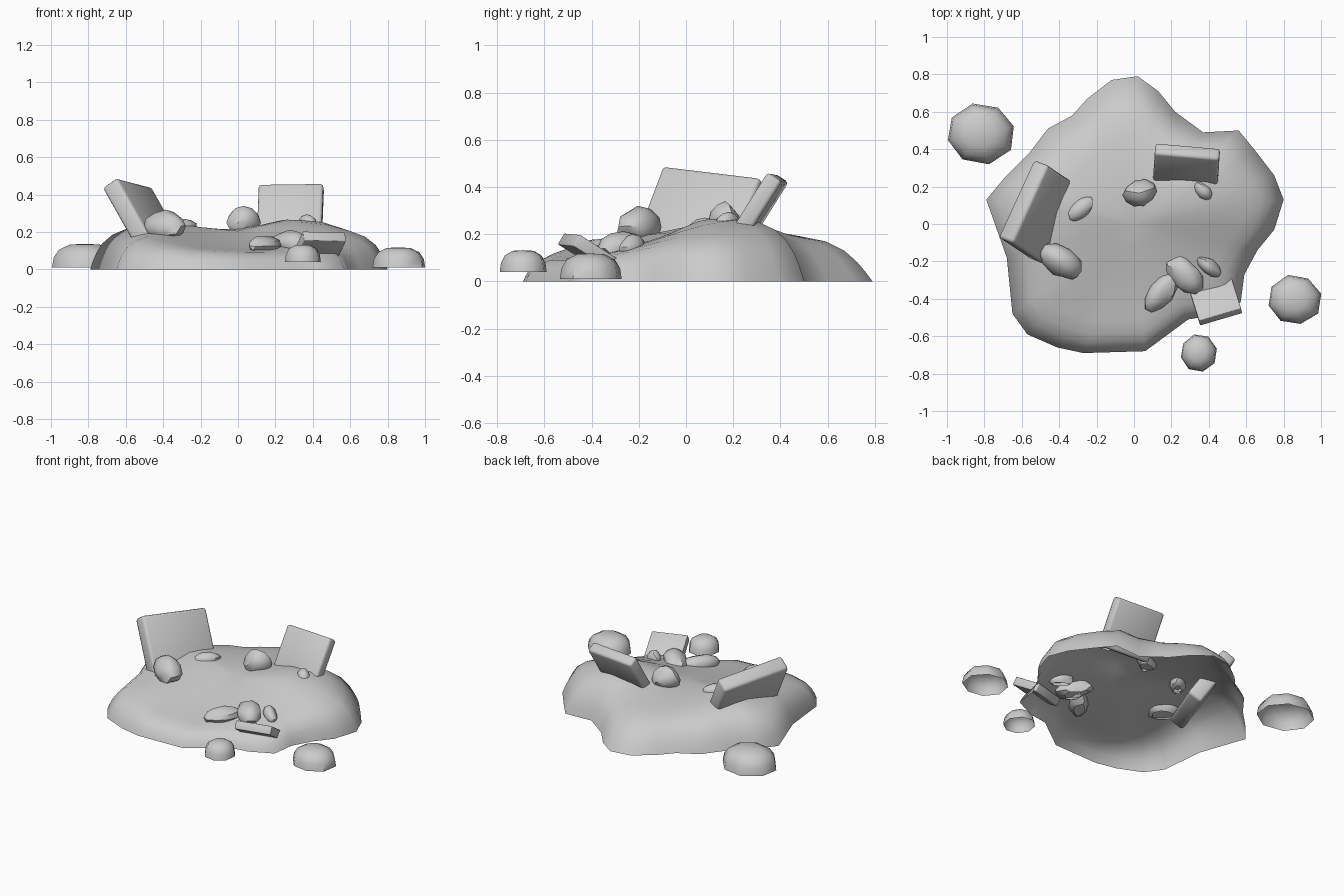
import bpy, bmesh, math, random
from mathutils import Vector, Matrix

random.seed(4)
cube = bpy.data.objects.get("Cube")
if cube:
    bpy.data.objects.remove(cube, do_unlink=True)

stone_grey = bpy.data.materials.new("stone grey")
stone_grey.use_nodes = True
grey = (0.6, 0.6, 0.6, 1)
stone_grey.diffuse_color = grey
stone_grey.node_tree.nodes["Principled BSDF"].inputs["Base Color"].default_value = grey


def finish(name, bm, angle):
    """Turn a bmesh into a shaded object."""
    bmesh.ops.recalc_face_normals(bm, faces=bm.faces)
    mesh = bpy.data.meshes.new(name)
    bm.to_mesh(mesh)
    bm.free()
    mesh.materials.append(stone_grey)
    obj = bpy.data.objects.new(name, mesh)
    bpy.context.collection.objects.link(obj)
    bpy.ops.object.select_all(action="DESELECT")
    obj.select_set(True)
    bpy.context.view_layer.objects.active = obj
    bpy.ops.object.shade_smooth_by_angle(angle=math.radians(angle))
    return obj


def dome_faces(bm, rings, top):
    """Skin concentric rings and close them at the top vertex."""
    n = len(rings[0])
    for i in range(n):
        j = (i + 1) % n
        for low, high in zip(rings, rings[1:]):
            bm.faces.new((low[i], low[j], high[j], high[i]))
        bm.faces.new((rings[-1][i], rings[-1][j], top))


def bump(x, y, cx, cy, w):
    return math.exp(-((x - cx) ** 2 + (y - cy) ** 2) / w ** 2)


def ground_height(x, y, r):
    """Height of the mound; r is the fraction of the way to its rim."""
    crown = 0.2 + 0.085 * bump(x, y, 0.35, 0.2, 0.28)
    crown += 0.06 * bump(x, y, -0.45, 0.1, 0.28)
    crown += 0.07 * bump(x, y, -0.5, -0.4, 0.27)
    # The front sinks to a lower shelf
    crown -= min(0.09, 0.18 * max(0, 0.05 - y))
    # Steep rim at the sides and front, gentler at the back
    steep = 18 - 14 * max(0, y)
    return crown * (1 - 0.2 * r * r) * (1 - r ** steep)


# Mound: an open shell over an irregular outline
outline = [(0.02, 0.79), (0.13, 0.71), (0.22, 0.6), (0.37, 0.49), (0.56, 0.5),
           (0.65, 0.39), (0.75, 0.26), (0.8, 0.13), (0.75, -0.03),
           (0.66, -0.14), (0.59, -0.27), (0.57, -0.42), (0.42, -0.49),
           (0.29, -0.51), (0.06, -0.68), (-0.27, -0.69), (-0.41, -0.66),
           (-0.57, -0.59), (-0.65, -0.48), (-0.68, -0.18), (-0.79, 0.13),
           (-0.69, 0.25), (-0.56, 0.38), (-0.46, 0.51), (-0.33, 0.58),
           (-0.25, 0.67), (-0.12, 0.77)]
bm = bmesh.new()
rings = [[bm.verts.new((x * r, y * r, ground_height(x * r, y * r, r)))
          for x, y in outline]
         for r in (1, 0.985, 0.96, 0.92, 0.85, 0.75, 0.6, 0.4, 0.2)]
dome_faces(bm, rings, bm.verts.new((0, 0, ground_height(0, 0, 0))))
finish("mound", bm, 80)


def slab(name, corner, along, down, height, thick, bevel):
    """Box hung from a top corner; along is its top edge, down its tilt."""
    corner, along, down = Vector(corner), Vector(along), Vector(down)
    length = along.length
    a = along.normalized()
    d = (down - a * down.dot(a)).normalized()
    n = a.cross(d)
    bm = bmesh.new()
    bmesh.ops.create_cube(bm, size=1)
    bmesh.ops.scale(bm, vec=(length, height, thick), verts=bm.verts)
    bmesh.ops.bevel(bm, geom=bm.edges[:], offset=bevel, segments=2,
                    profile=0.5, affect="EDGES")
    centre = corner + a * length / 2 + d * height / 2 + n * thick / 2
    turn = Matrix((a, d, n)).transposed().to_4x4()
    bm.transform(Matrix.Translation(centre) @ turn)
    finish(name, bm, 60)


# Broken slabs stuck in the mound
slab("right_slab", (-0.65, -0.1, 0.492), (0.19, 0.415, -0.05),
     (0.115, -0.07, -0.2), 0.39, 0.1, 0.018)
slab("back_slab", (0.11, 0.375, 0.458), (0.345, -0.03, 0.005),
     (-0.025, -0.13, -0.21), 0.32, 0.072, 0.015)
slab("front_slab", (0.572, -0.45, 0.198), (-0.225, -0.066, 0.006),
     (-0.05, 0.14, -0.09), 0.2, 0.055, 0.004)


def boulder(name, x, y, z, rx, ry, height):
    """Hollow half boulder resting on the ground."""
    bm = bmesh.new()
    sides = 8
    wobble = [random.uniform(0.96, 1.04) for _ in range(sides)]
    rings = []
    for r, h in ((1, 0), (0.95, 0.42), (0.78, 0.76), (0.45, 0.97)):
        ring = []
        for i, w in enumerate(wobble):
            t = math.tau * (i + 0.3) / sides
            ring.append(bm.verts.new((x + rx * r * w * math.cos(t),
                                      y + ry * r * w * math.sin(t),
                                      z + height * h)))
        rings.append(ring)
    dome_faces(bm, rings, bm.verts.new((x, y, z + height)))
    finish(name, bm, 50)


# Loose boulders around the mound
boulder("back_boulder", -0.82, 0.485, 0.01, 0.186, 0.165, 0.127)
boulder("left_boulder", 0.857, -0.405, 0.01, 0.145, 0.136, 0.108)
boulder("front_boulder", 0.345, -0.69, 0.04, 0.098, 0.1, 0.092)


def rock(name, x, y, top, rx, ry, rz, turn):
    """Chipped stone with its open underside sunk in the mound."""
    bm = bmesh.new()
    bmesh.ops.create_icosphere(bm, subdivisions=2, radius=1)
    # Flatten a few random sides into facets
    for _ in range(6):
        side = Vector([random.uniform(-1, 1) for _ in "xyz"]).normalized()
        for v in bm.verts:
            v.co -= side * max(0, v.co.dot(side) - 0.78)
    bmesh.ops.bisect_plane(bm, geom=bm.verts[:] + bm.edges[:] + bm.faces[:],
                           plane_co=(0, 0, -0.7), plane_no=(0, 0, -1),
                           clear_outer=True)
    bm.transform(Matrix.Translation((x, y, top - rz))
                 @ Matrix.Rotation(math.radians(turn), 4, "Z")
                 @ Matrix.Diagonal((rx, ry, rz, 1)))
    finish(name, bm, 35)


# Small stones scattered over the mound
rock("right_stone", -0.385, -0.205, 0.32, 0.138, 0.082, 0.09, -35)
rock("low_stone", -0.285, 0.08, 0.27, 0.09, 0.05, 0.05, 40)
rock("middle_stone", 0.03, 0.165, 0.34, 0.095, 0.072, 0.09, 20)
rock("back_stone", 0.37, 0.18, 0.295, 0.065, 0.045, 0.06, -50)
rock("front_stone", 0.145, -0.37, 0.185, 0.125, 0.067, 0.06, 55)
rock("tall_stone", 0.27, -0.265, 0.215, 0.13, 0.08, 0.075, -50)
rock("left_stone", 0.4, -0.225, 0.2, 0.08, 0.042, 0.055, -40)
